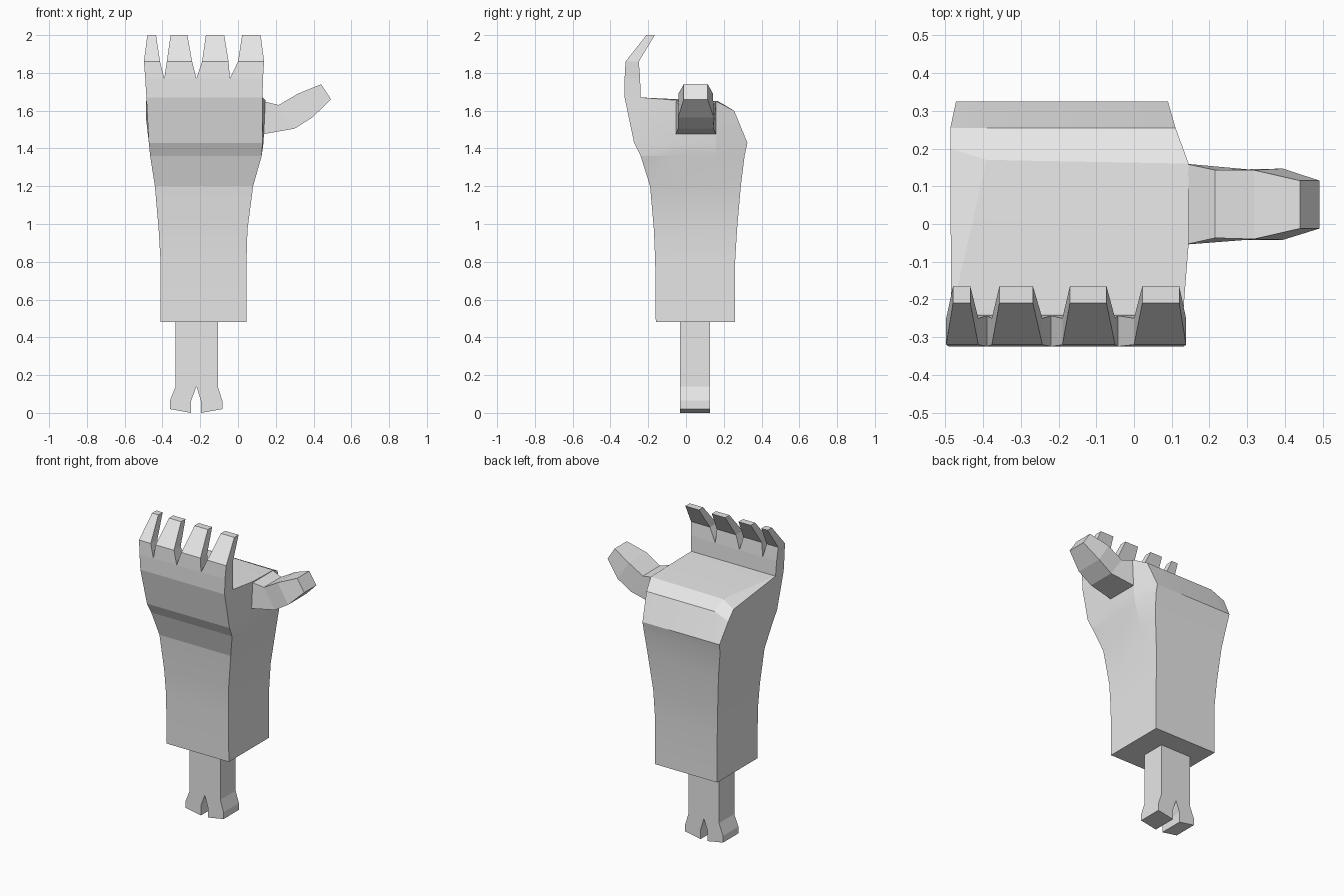
import bpy, bmesh, math

cube = bpy.data.objects.get("Cube")
if cube:
    bpy.data.objects.remove(cube)

grey = bpy.data.materials.new("plain_grey")
grey.use_nodes = True
grey.diffuse_color = (0.8, 0.8, 0.8, 1)
grey.node_tree.nodes["Principled BSDF"].inputs["Base Color"].default_value = (0.8, 0.8, 0.8, 1)


class Part:
    """Collects faces by corner position; a face added twice is internal and removed."""

    def __init__(self, name):
        self.name, self.bm, self.cache = name, bmesh.new(), {}

    def vert(self, co):
        key = tuple(round(c, 4) for c in co)
        if key not in self.cache:
            self.cache[key] = self.bm.verts.new(key)
        return self.cache[key]

    def face(self, *points):
        verts = [self.vert(p) for p in points]
        old = self.bm.faces.get(verts)
        if old:
            self.bm.faces.remove(old)
        else:
            self.bm.faces.new(verts)

    def loft(self, rings, start=True, end=True):
        for a, b in zip(rings, rings[1:]):
            for i in range(len(a)):
                j = (i + 1) % len(a)
                self.face(a[i], a[j], b[j], b[i])
        if start:
            self.face(*rings[0])
        if end:
            self.face(*rings[-1])

    def finish(self, smooth_angle=0):
        bmesh.ops.recalc_face_normals(self.bm, faces=self.bm.faces[:])
        mesh = bpy.data.meshes.new(self.name)
        self.bm.to_mesh(mesh)
        self.bm.free()
        mesh.materials.append(grey)
        obj = bpy.data.objects.new(self.name, mesh)
        bpy.context.collection.objects.link(obj)
        if smooth_angle:
            bpy.ops.object.select_all(action='DESELECT')
            obj.select_set(True)
            bpy.context.view_layer.objects.active = obj
            bpy.ops.object.shade_smooth_by_angle(angle=math.radians(smooth_angle))


# Palm and wrist: seven-sided rings, flaring upward
def palm_ring(z, left, right, front, back, side, heel):
    return [(left, front, z), (right, front, z), (side, -0.05, z), (side, 0.16, z),
            (heel, back, z), (left + 0.085, back, z), (left, back, z)]


palm = Part("palm")
rings = [palm_ring(*r) for r in (
    (0.48, -0.41, 0.045, -0.16, 0.26, 0.045, 0.045),
    (0.80, -0.41, 0.045, -0.163, 0.26, 0.045, 0.045),
    (0.97, -0.42, 0.05, -0.17, 0.27, 0.05, 0.05),
    (1.20, -0.44, 0.08, -0.19, 0.29, 0.08, 0.075),
    (1.36, -0.465, 0.125, -0.24, 0.31, 0.125, 0.09),
    (1.43, -0.472, 0.13, -0.275, 0.325, 0.135, 0.09))]
palm.loft(rings, end=False)

# Sloping top of the palm with a rounded heel and a clipped corner
fl, fr, s1, s2, br, bi, bl = rings[-1]
FL, FR = (-0.485, -0.325, 1.67), (0.13, -0.325, 1.67)
LB, RB = (-0.485, -0.24, 1.67), (0.13, -0.24, 1.67)
S1, S2 = (0.145, -0.05, 1.655), (0.145, 0.16, 1.65)
BR, BI, BL = (0.11, 0.255, 1.6), (-0.39, 0.255, 1.6), (-0.487, 0.255, 1.56)
TI, TL = (-0.39, 0.17, 1.65), (-0.487, 0.2, 1.62)
for f in ((fl, fr, FR, FL), (fr, s1, S1, RB, FR), (s1, s2, S2, S1), (s2, br, BR, S2),
          (br, bi, BI, BR), (bi, bl, BL, BI), (bl, fl, FL, LB, TL, BL),
          (BR, BI, TI, S2), (BI, BL, TL, TI), (LB, TI, TL),
          (LB, RB, S1, S2, TI), (FL, FR, RB, LB)):
    palm.face(*f)
palm.finish(9)

# Four fingers joined at the base, tips bent back
fingers = Part("fingers")
levels = ((1.67, -0.325, -0.24), (1.77, -0.325, -0.243),
          (1.86, -0.32, -0.25), (2.0, -0.21, -0.165))
widths = (((-0.485, -0.39), (-0.491, -0.39), (-0.498, -0.413), (-0.48, -0.434)),
          ((-0.39, -0.22), (-0.39, -0.22), (-0.377, -0.243), (-0.357, -0.268)),
          ((-0.22, -0.043), (-0.22, -0.043), (-0.19, -0.05), (-0.17, -0.073)),
          ((-0.043, 0.13), (-0.043, 0.132), (0.0, 0.138), (0.022, 0.12)))
for spans in widths:
    fingers.loft([[(l, yf, z), (r, yf, z), (r, yb, z), (l, yb, z)]
                  for (l, r), (z, yf, yb) in zip(spans, levels)])
fingers.finish()

# Thumb: slanted sections as (top x, z), (bottom x, z), top y range, bottom y range
thumb = Part("thumb")
sections = (((0.135, 1.65), (0.13, 1.475), (-0.055, 0.16), (-0.055, 0.16)),
            ((0.215, 1.63), (0.30, 1.505), (-0.037, 0.143), (-0.042, 0.145)),
            ((0.318, 1.69), (0.395, 1.565), (-0.04, 0.143), (-0.042, 0.147)),
            ((0.44, 1.74), (0.492, 1.66), (-0.012, 0.115), (-0.012, 0.115)))
thumb.loft([[(t[0], ty[0], t[1]), (t[0], ty[1], t[1]), (b[0], by[1], b[1]), (b[0], by[0], b[1])]
            for t, b, ty, by in sections])
thumb.finish()

# Peg with a forked foot: outline extruded front to back
peg = Part("forked_peg")
outline = ((-0.33, 0.48), (-0.33, 0.14), (-0.36, 0.065), (-0.36, 0.02), (-0.248, 0.0),
           (-0.248, 0.065), (-0.22, 0.14), (-0.197, 0.065), (-0.197, 0.0),
           (-0.083, 0.02), (-0.083, 0.065), (-0.107, 0.14), (-0.107, 0.48))
peg.loft([[(x, y, z) for x, z in outline] for y in (-0.032, 0.128)])
peg.finish()
